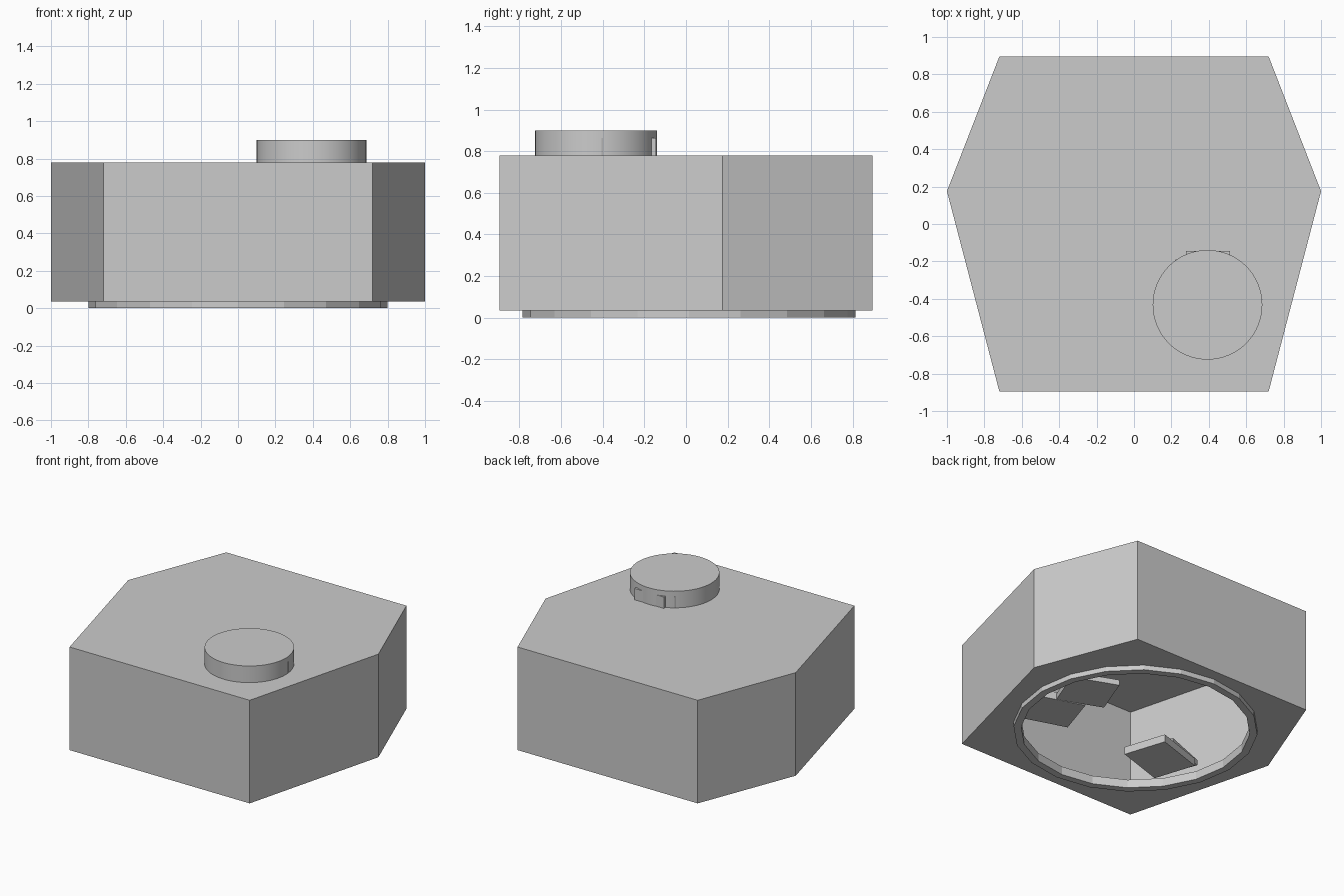
import bpy, bmesh
from math import radians, cos, sin, pi

if "Cube" in bpy.data.objects:
    bpy.data.objects.remove(bpy.data.objects["Cube"])

HEX = [(-0.72, -0.895), (0.72, -0.895), (1, 0.175), (0.72, 0.895), (-0.72, 0.895), (-1, 0.175)]


def finish(name, bm):
    bmesh.ops.recalc_face_normals(bm, faces=bm.faces[:])
    me = bpy.data.meshes.new(name)
    bm.to_mesh(me)
    bm.free()
    ob = bpy.data.objects.new(name, me)
    bpy.context.collection.objects.link(ob)
    return ob


def prism(name, pts, z0, z1):
    bm = bmesh.new()
    lo = [bm.verts.new((x, y, z0)) for x, y in pts]
    hi = [bm.verts.new((x, y, z1)) for x, y in pts]
    bm.faces.new(lo)
    bm.faces.new(hi)
    n = len(pts)
    for i in range(n):
        j = (i + 1) % n
        bm.faces.new((lo[i], lo[j], hi[j], hi[i]))
    return finish(name, bm)


def circle(r, n, cx=0, cy=0):
    return [(cx + r * cos(2 * pi * i / n), cy + r * sin(2 * pi * i / n)) for i in range(n)]


def cut(ob, cutter):
    mod = ob.modifiers.new("cut", 'BOOLEAN')
    mod.object = cutter
    mod.operation = 'DIFFERENCE'
    mod.solver = 'EXACT'
    bpy.context.view_layer.objects.active = ob
    bpy.ops.object.modifier_apply(modifier=mod.name)
    bpy.data.objects.remove(cutter)


def plate(name, x, y, w, d, z0, z1, deg):
    h, k = w / 2, d / 2
    ob = prism(name, [(-h, -k), (h, -k), (h, k), (-h, k)], z0, z1)
    ob.location = (x, y, 0)
    ob.rotation_euler.z = radians(deg)
    return ob


# Hollow six-sided housing with a round opening underneath
body = prism("housing", HEX, 0.035, 0.78)
cut(body, prism("cavity", [(x * 0.945, y * 0.945) for x, y in HEX], 0.06, 0.772))
cut(body, prism("opening", circle(0.75, 20, 0, 0.015), -0.1, 0.3))

# Twenty-sided base rim
rim = prism("base_rim", circle(0.80, 20, 0, 0.015), 0, 0.035)
cut(rim, prism("rim_hole", circle(0.75, 20, 0, 0.015), -0.1, 0.3))

# Round knob on top
KX, KY = 0.393, -0.432
knob = prism("knob", circle(0.293, 64, KX, KY), 0.78, 0.90)
for o in bpy.context.selected_objects:
    o.select_set(False)
knob.select_set(True)
bpy.context.view_layer.objects.active = knob
bpy.ops.object.shade_smooth_by_angle(angle=radians(30))

# Blocks whose corners poke out of the knob's side
plate("knob_block_back", KX + 0.002, KY + 0.238, 0.235, 0.10, 0.78, 0.862, 0)
plate("knob_block_right", KX + 0.205, KY + 0.095, 0.10, 0.20, 0.78, 0.862, 26)
plate("knob_block_left", KX - 0.165, KY + 0.140, 0.10, 0.18, 0.78, 0.862, -26)

# Loose flat plates seen through the opening
plate("inner_plate_left", -0.48, -0.31, 0.37, 0.31, 0.10, 0.155, 18)
plate("inner_plate_right", 0.48, -0.28, 0.37, 0.31, 0.10, 0.155, -18)
plate("inner_plate_back", 0.45, 0.066, 0.33, 0.31, 0.10, 0.14, -21)
plate("inner_plate_rear_left", -0.57, -0.37, 0.33, 0.31, 0.16, 0.20, 21)
